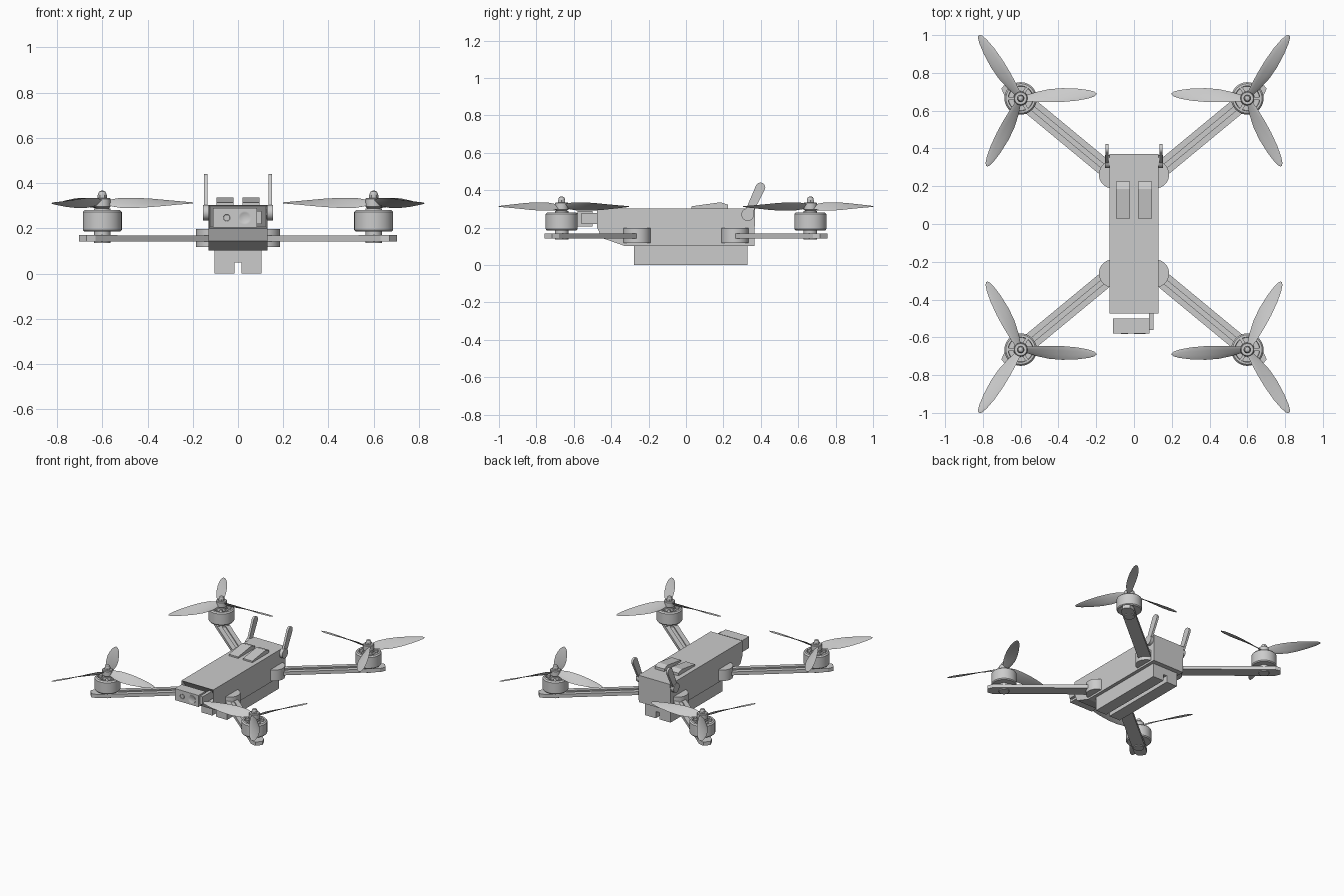
import bpy, bmesh, math
from mathutils import Matrix, Vector

if "Cube" in bpy.data.objects:
    bpy.data.objects.remove(bpy.data.objects["Cube"])

CORNERS = [(sx, sy) for sx in (-1, 1) for sy in (-1, 1)]
MX, MY = 0.60, 0.665                      # motor position


def finish(name, bm, mat=None, flip=(1, 1), smooth=False):
    if mat is not None:
        bm.transform(mat)
    bm.transform(Matrix.Diagonal((flip[0], flip[1], 1, 1)))
    bmesh.ops.recalc_face_normals(bm, faces=bm.faces)
    me = bpy.data.meshes.new(name)
    bm.to_mesh(me)
    bm.free()
    ob = bpy.data.objects.new(name, me)
    bpy.context.collection.objects.link(ob)
    if smooth:
        bpy.ops.object.select_all(action='DESELECT')
        ob.select_set(True)
        bpy.context.view_layer.objects.active = ob
        bpy.ops.object.shade_smooth_by_angle(angle=math.radians(35))
    return ob


def prism(pts, a, b, axis='z'):
    """Extrude a 2D outline from a to b: along z (x, y points), x (y, z) or y (x, z)."""
    place = {'z': lambda p, h: (p[0], p[1], h), 'x': lambda p, h: (h, p[0], p[1]),
             'y': lambda p, h: (p[0], h, p[1])}[axis]
    bm = bmesh.new()
    lo, hi = [[bm.verts.new(place(p, h)) for p in pts] for h in (a, b)]
    n = len(pts)
    bm.faces.new(lo)
    bm.faces.new(hi)
    for i in range(n):
        j = (i + 1) % n
        bm.faces.new((lo[i], lo[j], hi[j], hi[i]))
    return bm


def box(x0, x1, y0, y1, z0, z1):
    return prism([(x0, y0), (x1, y0), (x1, y1), (x0, y1)], z0, z1)


def circle(cx, cy, r, n=24, start=0, sweep=2 * math.pi):
    full = abs(sweep - 2 * math.pi) < 1e-6
    return [(cx + r * math.cos(start + sweep * i / (n if full else n - 1)),
             cy + r * math.sin(start + sweep * i / (n if full else n - 1))) for i in range(n)]


def lathe(profile, n=32):
    """Spin (radius, height) points about z; end points are capped."""
    bm = bmesh.new()
    rings = [[bm.verts.new((x, y, z)) for x, y in circle(0, 0, r, n)] for r, z in profile]
    for a, b in zip(rings, rings[1:]):
        for i in range(n):
            j = (i + 1) % n
            bm.faces.new((a[i], a[j], b[j], b[i]))
    bm.faces.new(rings[0])
    bm.faces.new(rings[-1])
    return bm


# Body shell with a recessed nose opening
bm = prism([(-0.475, 0.303), (-0.475, 0.20), (-0.45, 0.145), (-0.33, 0.103),
            (0.365, 0.103), (0.37, 0.303)], -0.13, 0.13, 'x')
bmesh.ops.recalc_face_normals(bm, faces=bm.faces)
nose = min(bm.faces, key=lambda f: f.calc_center_median().y)
bmesh.ops.inset_region(bm, faces=[nose], thickness=0.01)
for v in nose.verts:
    v.co.y += 0.01 if v.co.z > 0.25 else 0.07
finish("body", bm)

# Battery pack with a groove underneath
finish("battery", prism([(-0.105, 0), (-0.015, 0), (-0.015, 0.05), (0.015, 0.05), (0.015, 0),
                         (0.105, 0), (0.105, 0.105), (-0.105, 0.105)], -0.278, 0.33, 'y'))

# Camera housing, lenses and side bracket
finish("camera", box(-0.11, 0.083, -0.58, -0.50, 0.205, 0.29))
finish("camera_bracket", box(0.08, 0.104, -0.56, -0.42, 0.22, 0.278))
for name, x, r in (("small_lens", -0.05, 0.019), ("large_lens", 0.03, 0.03)):
    lens = lathe([(r, -0.01), (r, 0.003), (r * 0.8, 0.003), (r * 0.7, 0.001)], 24)
    finish(name, lens, Matrix.Translation((x, -0.58, 0.247)) @ Matrix.Rotation(math.pi / 2, 4, 'X'),
           smooth=True)

for s in (-1, 1):
    # Roof vents
    finish("roof_vent", prism([(0.03, 0.30), (0.03, 0.314), (0.185, 0.336), (0.225, 0.322),
                               (0.225, 0.30)], 0.02, 0.096, 'x'), flip=(s, 1))
    # Antennas with round pivots
    finish("antenna_pivot", prism(circle(0.33, 0.27, 0.034), 0.128, 0.154, 'x'),
           flip=(s, 1), smooth=True)
    t = math.atan2(0.145, 0.068)
    blade = (circle(0.398, 0.415, 0.026, 10, t - math.pi / 2, math.pi)
             + circle(0.33, 0.27, 0.02, 10, t + math.pi / 2, math.pi))
    finish("antenna", prism(blade, 0.134, 0.150, 'x'), flip=(s, 1), smooth=True)

# Arm lies along local +x from its hinge, ending past the motor
hinge = Vector((0.112, 0.262))
d = Vector((MX, MY)) - hinge
L = d.length
arm_mat = Matrix.Translation((hinge.x, hinge.y, 0)) @ Matrix.Rotation(math.atan2(d.y, d.x), 4, 'Z')
motor_mat = Matrix.Translation((MX, MY, 0))
prop_mat = motor_mat @ Matrix.Diagonal((-1, 1, 1, 1))   # blades mirror so one points inward

# Propeller blade stations: radius, trailing edge, leading edge, pitch slope
STATIONS = [(0.02, -0.014, 0.014, 0.8), (0.08, -0.018, 0.034, 0.85), (0.15, -0.019, 0.050, 0.65),
            (0.22, -0.017, 0.056, 0.5), (0.30, -0.009, 0.054, 0.35), (0.36, 0.003, 0.047, 0.25),
            (0.39, 0.014, 0.039, 0.2), (0.40, 0.023, 0.031, 0.2)]


def propeller():
    bm = bmesh.new()
    for k in range(3):
        rings = []
        rot = Matrix.Rotation(k * 2 * math.pi / 3, 3, 'Z')
        for r, v0, v1, slope in STATIONS:
            ring, mid, w = [], (v0 + v1) / 2, (v1 - v0) / 2
            for i in range(10):
                a = 2 * math.pi * i / 10
                v = w * math.cos(a)
                th = 0.0045 * (1 - 1.5 * r) * math.sin(a)
                ring.append(bm.verts.new(rot @ Vector((r, mid + v, 0.313 + slope * -v + th))))
            rings.append(ring)
        for a, b in zip(rings, rings[1:]):
            for i in range(10):
                j = (i + 1) % 10
                bm.faces.new((a[i], a[j], b[j], b[i]))
        bm.faces.new(rings[0])
        bm.faces.new(rings[-1])
    return bm


for c in CORNERS:
    # Hinge knuckle and arm
    finish("arm_hinge", prism(circle(hinge.x, hinge.y, 0.074, 32), 0.117, 0.198),
           flip=c, smooth=True)
    w = 0.044
    section = [(-w, 0.143), (w, 0.143), (w, 0.168), (0.012, 0.168), (0.012, 0.160),
               (-0.012, 0.160), (-0.012, 0.168), (-w, 0.168)]
    finish("arm", prism(section, 0, L - 0.05, 'x'), arm_mat, c)
    finish("motor_mount", prism([(L - 0.05, -w), (L + 0.075, -w), (L + 0.112, -0.025),
                                 (L + 0.112, 0.025), (L + 0.075, w), (L - 0.05, w)],
                                0.143, 0.17), arm_mat, c)
    # Motor: base stub, bell with open top, spokes
    finish("motor_base", lathe([(0.036, 0.136), (0.036, 0.19)], 24), motor_mat, c, True)
    finish("motor_bell", lathe([(0.06, 0.186), (0.08, 0.186), (0.086, 0.193), (0.086, 0.272),
                                (0.078, 0.281), (0.066, 0.282), (0.064, 0.262), (0.038, 0.262),
                                (0.036, 0.288), (0.024, 0.290)], 40), motor_mat, c, True)
    for k in range(6):
        finish("motor_spoke", box(0.03, 0.068, -0.008, 0.008, 0.262, 0.281),
               motor_mat @ Matrix.Rotation(k * math.pi / 3, 4, 'Z'), c)
    # Propeller, hub and lock nut
    finish("propeller", propeller(), prop_mat @ Matrix.Rotation(math.radians(-0.5), 4, 'Z'), c, True)
    finish("propeller_hub", lathe([(0.024, 0.285), (0.036, 0.296), (0.036, 0.331),
                                   (0.032, 0.335)], 24), motor_mat, c, True)
    finish("lock_nut", lathe([(0.021, 0.333), (0.021, 0.348)], 6), motor_mat, c)
    finish("nut_cap", lathe([(0.018, 0.347), (0.018, 0.354), (0.013, 0.363), (0.004, 0.367)], 20),
           motor_mat, c, True)
